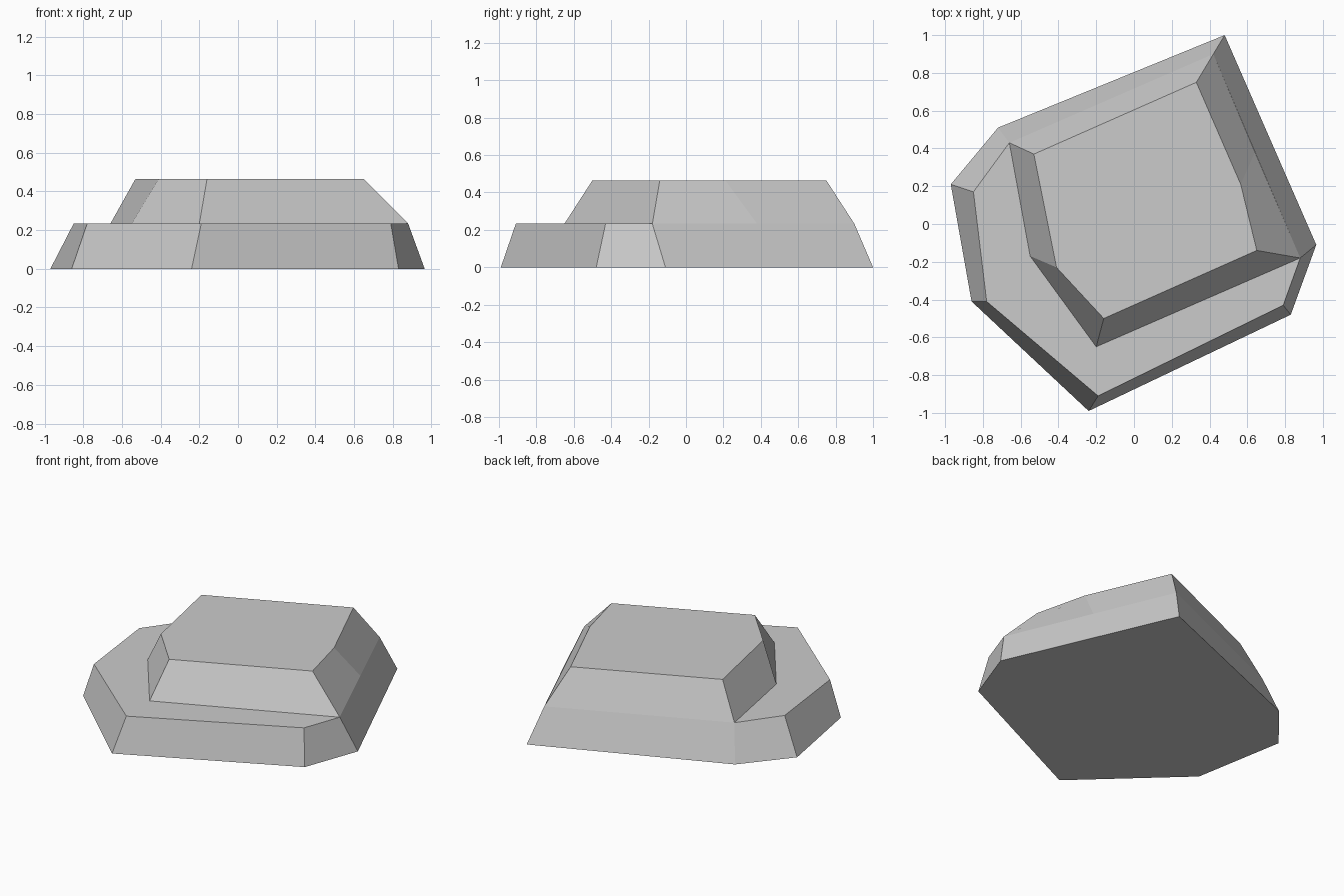
import bpy
import bmesh

cube = bpy.data.objects.get("Cube")
if cube:
    bpy.data.objects.remove(cube, do_unlink=True)

stone = bpy.data.materials.new("stone_grey")
stone.use_nodes = True
colour = (0.6, 0.6, 0.6, 1)
stone.diffuse_color = colour
stone.node_tree.nodes["Principled BSDF"].inputs["Base Color"].default_value = colour


def tier(name, lower, upper, z0, z1):
    """Solid with sloping walls between two outlines of equal length."""
    bm = bmesh.new()
    low = [bm.verts.new((x, y, z0)) for x, y in lower]
    top = [bm.verts.new((x, y, z1)) for x, y in upper]
    bm.faces.new(low[::-1])
    bm.faces.new(top)
    for i in range(len(low)):
        j = (i + 1) % len(low)
        bm.faces.new((low[i], low[j], top[j], top[i]))
    bmesh.ops.recalc_face_normals(bm, faces=bm.faces)
    mesh = bpy.data.meshes.new(name)
    bm.to_mesh(mesh)
    bm.free()
    mesh.materials.append(stone)
    bpy.context.collection.objects.link(bpy.data.objects.new(name, mesh))


STEP, TOP = 0.233, 0.465

# Wide seven-sided slab with a ledge on the front and right
tier("lower_slab",
     [(-0.97, 0.21), (-0.86, -0.41), (-0.24, -0.99), (0.83, -0.48),
      (0.965, -0.11), (0.48, 1.0), (-0.72, 0.51)],
     [(-0.85, 0.17), (-0.78, -0.41), (-0.19, -0.91), (0.79, -0.43),
      (0.88, -0.18), (0.42, 0.90), (-0.66, 0.43)], 0, STEP)

# Smaller block, flush with the slab along the back and left
tier("upper_block",
     [(-0.66, 0.43), (-0.55, -0.17), (-0.20, -0.65), (0.88, -0.18),
      (0.64, 0.38), (0.42, 0.90)],
     [(-0.53, 0.37), (-0.41, -0.23), (-0.16, -0.50), (0.65, -0.14),
      (0.565, 0.21), (0.33, 0.75)], STEP, TOP)
